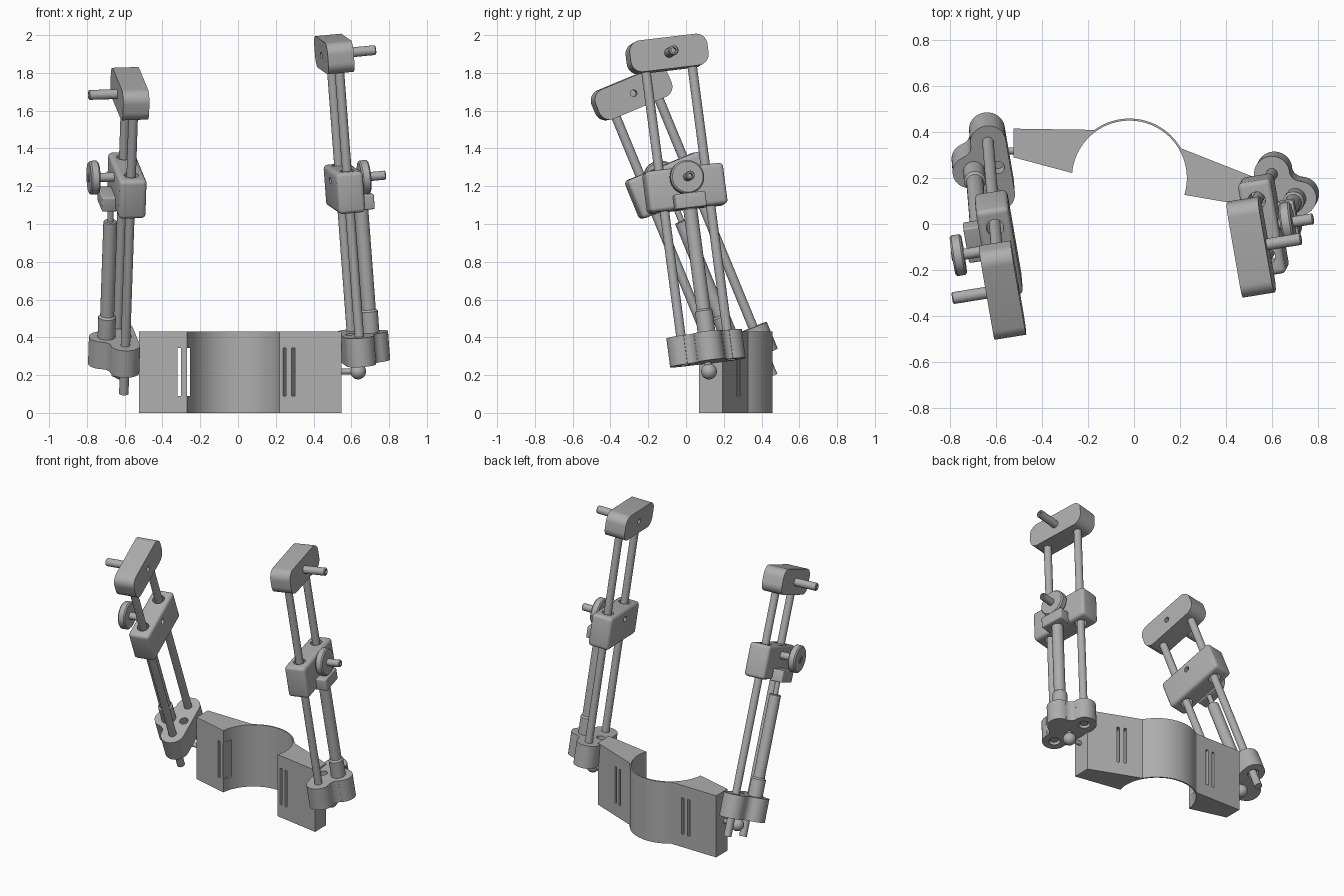
import bpy, bmesh
from math import sin, cos, pi, radians, atan2
from mathutils import Matrix, Vector

if "Cube" in bpy.data.objects:
    bpy.data.objects.remove(bpy.data.objects["Cube"])

GREY = (0.42, 0.42, 0.42, 1)
metal = bpy.data.materials.new("grey metal")
metal.use_nodes = True
metal.diffuse_color = GREY
metal.node_tree.nodes["Principled BSDF"].inputs["Base Color"].default_value = GREY

I = Matrix.Identity(4)
# Turns a shape built along z so that it runs along x
ALONG_X = Matrix(((0, 0, 1, 0), (1, 0, 0, 0), (0, 1, 0, 0), (0, 0, 0, 1)))
parts = []


def move(x, y, z):
    return Matrix.Translation((x, y, z))


def finish(name, bm, m):
    bmesh.ops.recalc_face_normals(bm, faces=bm.faces)
    mesh = bpy.data.meshes.new(name)
    bm.to_mesh(mesh)
    bm.free()
    mesh.transform(m)
    mesh.materials.append(metal)
    ob = bpy.data.objects.new(name, mesh)
    bpy.context.collection.objects.link(ob)
    parts.append(ob)
    return ob


def arc(cx, cy, r, a0, a1, n=10):
    return [(cx + r * cos(radians(a0 + (a1 - a0) * i / n)),
             cy + r * sin(radians(a0 + (a1 - a0) * i / n))) for i in range(n + 1)]


def prism(name, outline, z0, z1, m=I):
    bm = bmesh.new()
    face = bm.faces.new([bm.verts.new((x, y, z0)) for x, y in outline])
    new = bmesh.ops.extrude_face_region(bm, geom=[face])["geom"]
    bmesh.ops.translate(bm, vec=(0, 0, z1 - z0),
                        verts=[v for v in new if isinstance(v, bmesh.types.BMVert)])
    return finish(name, bm, m)


def lathe(name, profile, m=I, steps=28):
    bm = bmesh.new()
    vs = [bm.verts.new((r, 0, z)) for r, z in profile]
    edges = [bm.edges.new(p) for p in zip(vs, vs[1:])]
    bmesh.ops.spin(bm, geom=vs + edges, cent=(0, 0, 0), axis=(0, 0, 1),
                   angle=2 * pi, steps=steps)
    bmesh.ops.remove_doubles(bm, verts=bm.verts, dist=0.0005)
    return finish(name, bm, m)


def rod(name, r, z0, z1, m=I):
    return lathe(name, [(0, z0), (r, z0), (r, z1), (0, z1)], m)


def peg(name, r, z0, z1, m):
    # Rod with a shallow socket in its tip
    return lathe(name, [(0, z0), (r, z0), (r, z1 - 0.005), (r - 0.005, z1), (r * 0.5, z1),
                        (r * 0.5, z1 - 0.03), (0, z1 - 0.03)], m)


def box(name, sx, sy, sz, m, bevel=0):
    bm = bmesh.new()
    bmesh.ops.create_cube(bm, size=1, matrix=Matrix.Diagonal((sx, sy, sz, 1)))
    if bevel:
        bmesh.ops.bevel(bm, geom=bm.edges[:], offset=bevel, segments=4,
                        profile=0.5, affect='EDGES')
    return finish(name, bm, m)


def cut(ob, cutters):
    for c in cutters:
        mod = ob.modifiers.new("cut", 'BOOLEAN')
        mod.operation, mod.solver, mod.object = 'DIFFERENCE', 'EXACT', c
        bpy.context.view_layer.objects.active = ob
        bpy.ops.object.modifier_apply(modifier=mod.name)
        parts.remove(c)
        bpy.data.objects.remove(c)


# Collar: curved cuff with two flat wings and paired strap slots
CX, CY = -0.02, 0.2
outline = ([(-0.524, 0.415), (-0.524, 0.29)]
           + arc(CX, CY, 0.25, 175, -17, 40)
           + [(0.548, 0.07), (0.548, 0.194)]
           + arc(CX, CY, 0.259, 30, 126, 24))
collar = prism("collar", outline, 0, 0.432)
slots = [(-0.31, 0.32, 0), (-0.262, 0.32, 0), (0.315, 0.289, -22.4), (0.357, 0.272, -22.4)]
cut(collar, [box("slot_cutter", 0.018, 0.4, 0.255,
                 move(x, y, 0.217) @ Matrix.Rotation(radians(a), 4, 'Z'))
             for x, y, a in slots])

# Outline of the three-lobed foot, rounded where the lobes meet
SPREAD, REACH, LOBE, TIP, FILLET = 0.125, 0.1, 0.078, 0.075, 0.05
fx, fy = 0.1265, -0.123
to_tip = math_angle = atan2(-fy, REACH - fx) * 180 / pi
half = (arc(0, -SPREAD, LOBE, 180, 361, 20)
        + arc(fx, fy, FILLET, 179, to_tip, 8)
        + arc(REACH, 0, TIP, to_tip - 180, 0, 10))
foot_outline = half + [(x, -y) for x, y in reversed(half[:-1])]

R = 0.06
cap_outline = (arc(0.21 - R, 0.084 - R, R, 0, 90) + arc(R - 0.21, 0.084 - R, R, 90, 180)
               + arc(R - 0.21, R - 0.084, R, 180, 270) + arc(0.21 - R, R - 0.084, R, 270, 360))


def arm(side, s, top, lean, slider_d, foot_d, rod_d, knob_x, shaft_end, pin_end):
    # Local frame: x outward, y between the rods, z up along them
    ez = Vector(lean).normalized()
    ey = Vector((-0.17, 0.98, 0))
    ey.z = -(ey.x * ez.x + ey.y * ez.y) / ez.z
    ey.normalize()
    ex = ey.cross(ez)
    frame = Matrix((ex * s, ey * s, ez)).transposed().to_4x4()
    m = Matrix.Translation(top) @ frame

    def n(part):
        return side + "_" + part

    # Top cap with its peg
    cap = prism(n("top_cap"), cap_outline, -0.07, 0.07, m @ ALONG_X)
    cut(cap, [rod("hole_cutter", 0.018, -0.1, -0.03, m @ ALONG_X)])
    peg(n("top_peg"), 0.026, 0.05, 0.222, m @ ALONG_X)

    # Twin guide rods
    for i, y in (("a", -SPREAD), ("b", SPREAD)):
        rod(n("guide_rod_" + i), 0.025, -rod_d, -0.05, m @ move(0, y, 0))

    # Sliding block with clearance holes
    ms = m @ move(0, 0, -slider_d)
    slider = box(n("slider"), 0.145, 0.42, 0.22, ms, 0.022)
    mk = ms @ move(0, 0, 0.05) @ ALONG_X
    cut(slider, [rod("hole_cutter", 0.038, -0.2, 0.2, ms @ move(0, y, 0))
                 for y in (-SPREAD, SPREAD)]
        + [rod("hole_cutter", 0.018, -0.1, -0.04, mk)])

    # Clamp knob on its threaded shaft
    peg(n("knob_shaft"), 0.024, 0.05, shaft_end, mk)
    k0, k1 = knob_x
    lathe(n("knob"), [(0, k0), (0.082, k0), (0.09, k0 + 0.008), (0.09, k1 - 0.008),
                      (0.082, k1), (0, k1)], mk, 40)

    # Bracket that holds the piston to the slider
    box(n("bracket"), 0.085, 0.165, 0.08, ms @ move(0.1, 0, -0.075), 0.008)

    # Three-lobed foot
    mf = m @ move(0, 0, -foot_d)
    foot = prism(n("foot"), foot_outline, -0.077, 0.077, mf)
    cut(foot, [rod("hole_cutter", 0.028, 0.02, 0.1, mf @ move(-0.025, 0, 0))]
        + [rod("hole_cutter", 0.036, -0.1, -0.05, mf @ move(0, y, 0))
           for y in (-SPREAD, SPREAD)])

    # Telescopic piston: sleeve, tube and thin inner rod
    mp = mf @ move(0.082, 0, 0)
    lathe(n("piston"), [(0, 0), (0.047, 0.05), (0.047, 0.19), (0.037, 0.2), (0.037, 0.735),
                        (0.032, 0.74), (0.016, 0.74), (0.016, foot_d - slider_d - 0.08),
                        (0, foot_d - slider_d - 0.08)], mp)

    # Ball joint below the foot, pinned to the collar
    mb = mf @ move(0, 0, -0.125)
    lathe(n("ball"), arc(0, 0, 0.042, -90, 90, 14), mb)
    rod(n("ball_neck"), 0.02, 0, 0.06, mb)
    ball = mb.translation
    x0, x1 = sorted((ball.x, pin_end))
    rod(n("ball_pin"), 0.015, x0, x1, move(0, ball.y, ball.z) @ ALONG_X)


arm("left", 1, (0.51, -0.1, 1.9), (-0.075, -0.132, 1), 0.72, 1.575, 1.64,
    (0.085, 0.135), 0.225, 0.53)
arm("right", -1, (-0.572, -0.288, 1.69), (0.034, -0.412, 1), 0.525, 1.467, 1.667,
    (0.155, 0.205), 0.21, -0.51)

# Smooth the round surfaces and keep the hard edges
bpy.ops.object.select_all(action='DESELECT')
for ob in parts:
    ob.select_set(True)
bpy.context.view_layer.objects.active = collar
bpy.ops.object.shade_smooth_by_angle(angle=radians(32))
